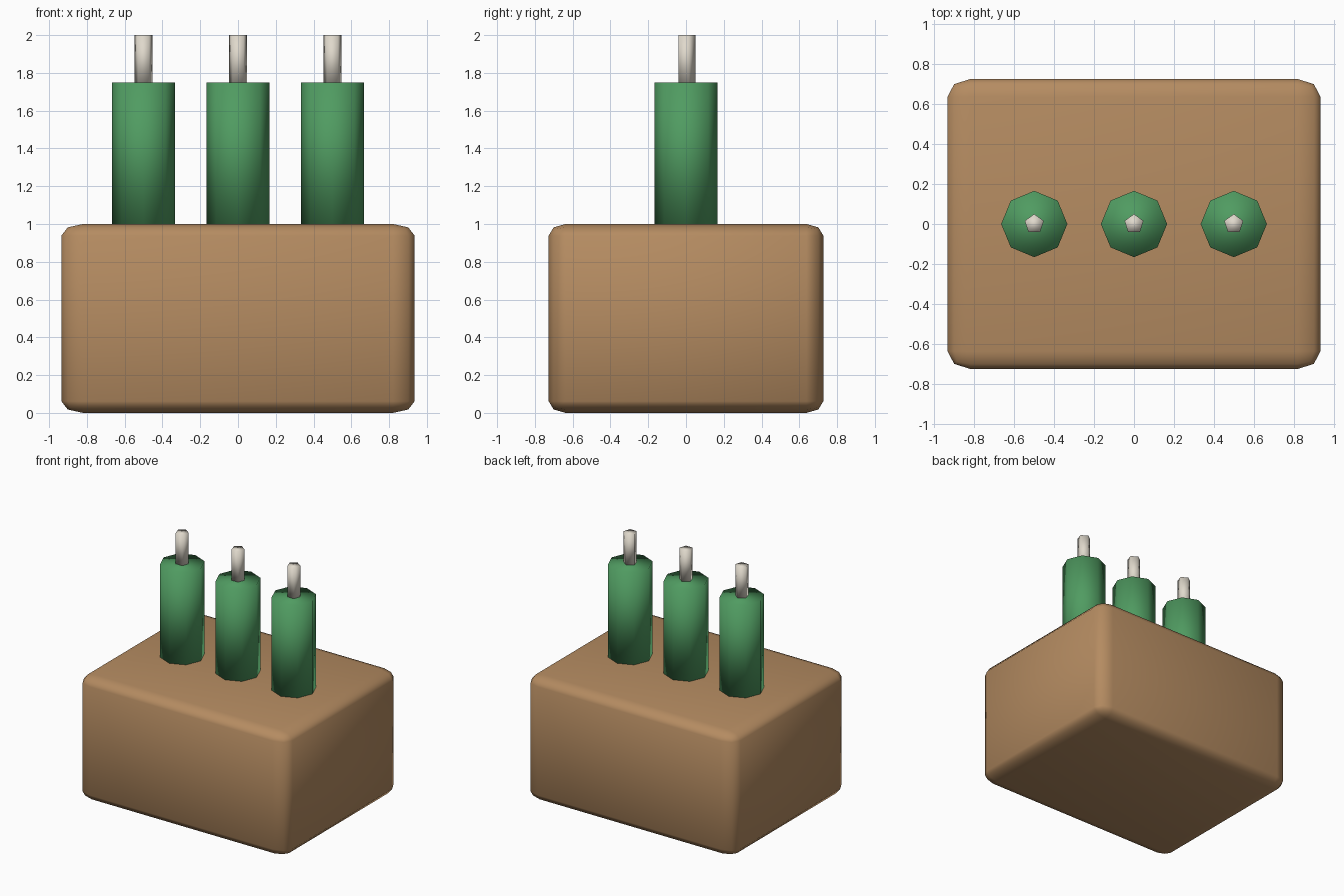
import bpy

if "Cube" in bpy.data.objects:
    bpy.data.objects.remove(bpy.data.objects["Cube"])


def material(name, color):
    m = bpy.data.materials.new(name)
    m.diffuse_color = (*color, 1)
    m.use_nodes = True
    m.node_tree.nodes["Principled BSDF"].inputs["Base Color"].default_value = m.diffuse_color
    return m


def finish(name, mat):
    obj = bpy.context.object
    obj.name = name
    obj.data.materials.append(mat)
    bpy.ops.object.shade_smooth()
    return obj


def rod(name, sides, radius, x, z0, z1, mat):
    bpy.ops.mesh.primitive_cylinder_add(vertices=sides, radius=radius, depth=z1 - z0,
                                        location=(x, 0, (z0 + z1) / 2))
    return finish(name, mat)


brown = material("brown", (0.46, 0.26, 0.12))
green = material("green", (0.08, 0.33, 0.12))
cream = material("cream", (0.74, 0.69, 0.60))

# Rounded box; the bevel stretches with the object's scale
bpy.ops.mesh.primitive_cube_add(size=2, location=(0, 0, 0.5))
box = finish("box", brown)
box.scale = (0.935, 0.727, 0.5)
bevel = box.modifiers.new("rounding", 'BEVEL')
bevel.width = 0.123
bevel.segments = 2

# Row of octagonal tubes, each with a five-sided wick on top
for i, x in enumerate((-0.5, 0, 0.5), 1):
    rod(f"tube_{i}", 8, 0.166, x, 1.0, 1.75, green)
    rod(f"wick_{i}", 5, 0.05, x, 1.75, 2.0, cream)
